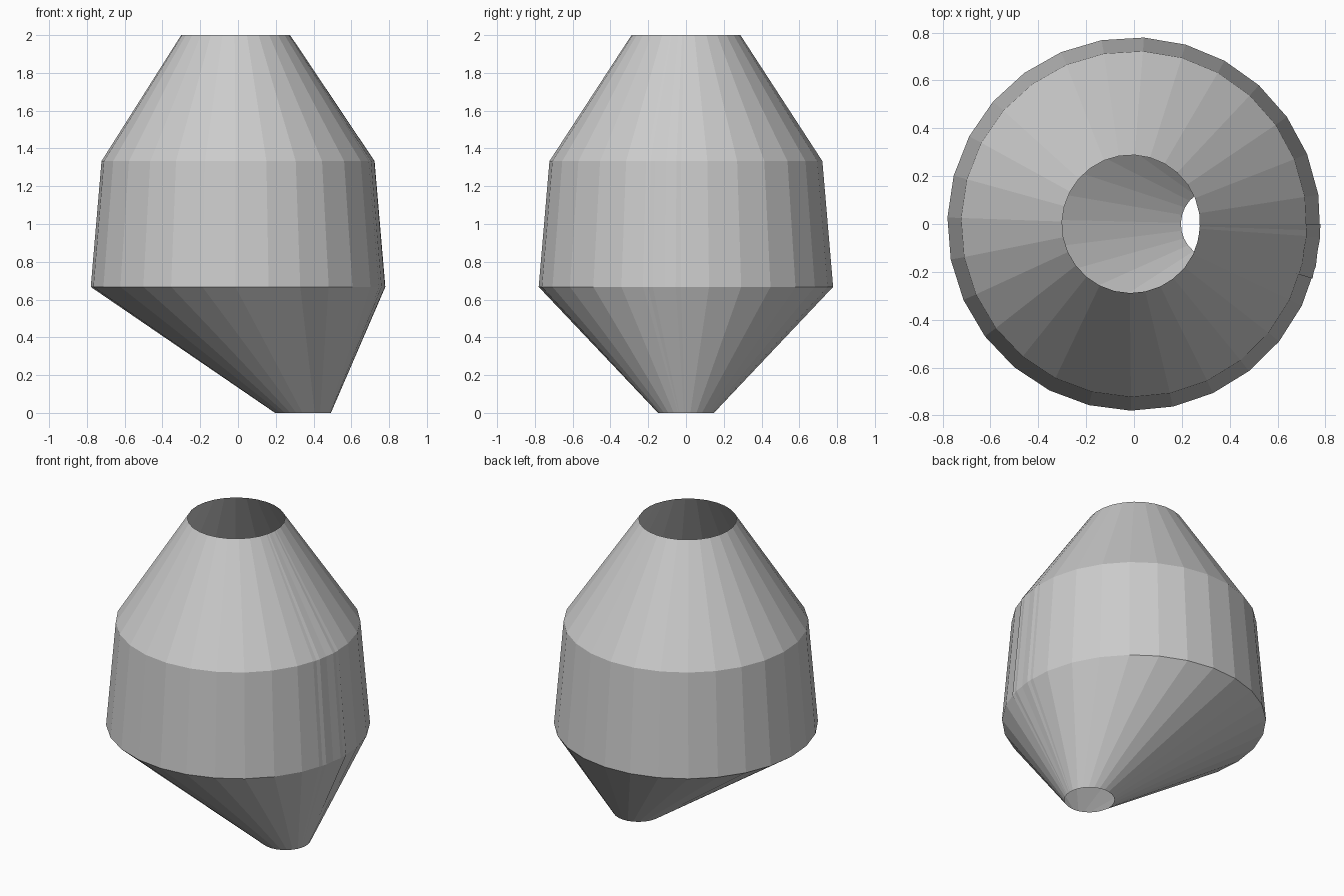
import bpy, bmesh
from math import cos, sin, radians

if "Cube" in bpy.data.objects:
    bpy.data.objects.remove(bpy.data.objects["Cube"])

# Rings of the shell from bottom to top: centre x, radius, height
RINGS = [(0.344, 0.148, 0.0), (0.0, 0.78, 0.667), (0.0, 0.723, 1.333), (-0.0125, 0.2885, 2.0)]
# The sheet wraps slightly more than a full turn, overlapping at the seam
SEGMENTS, STEP, START = 29, 13.0, -17.0


def loft_shell(name, rings):
    bm = bmesh.new()
    rows = []
    for cx, r, z in rings:
        angles = [radians(START + STEP * i) for i in range(SEGMENTS + 1)]
        rows.append([bm.verts.new((cx + r * cos(a), r * sin(a), z)) for a in angles])
    for low, high in zip(rows, rows[1:]):
        for i in range(SEGMENTS):
            bm.faces.new((low[i], low[i + 1], high[i + 1], high[i]))
    mesh = bpy.data.meshes.new(name)
    bm.to_mesh(mesh)
    bm.free()
    obj = bpy.data.objects.new(name, mesh)
    bpy.context.collection.objects.link(obj)
    return obj


# Open-ended faceted hopper shell with an off-centre outlet
loft_shell("hopper_shell", RINGS)
